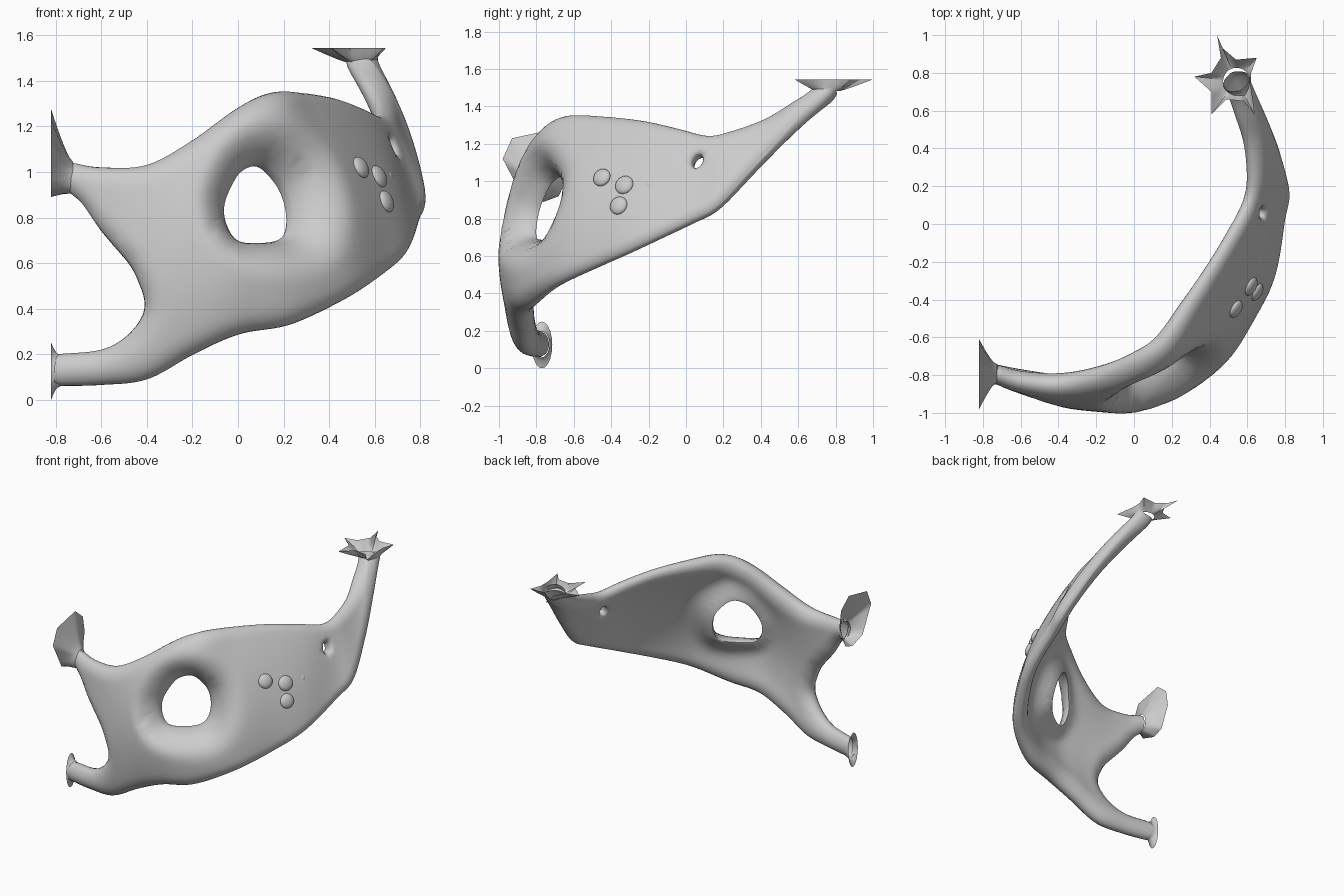
import bpy, bmesh, math
from mathutils import Vector, kdtree
from mathutils.geometry import delaunay_2d_cdt

if "Cube" in bpy.data.objects:
    bpy.data.objects.remove(bpy.data.objects["Cube"])

grey = bpy.data.materials.new("warm_grey")
grey.use_nodes = True
grey.diffuse_color = (0.6, 0.6, 0.6, 1)
grey.node_tree.nodes["Principled BSDF"].inputs["Base Color"].default_value = (0.6, 0.6, 0.6, 1)


def make_object(name, bm, angle=50):
    bmesh.ops.recalc_face_normals(bm, faces=bm.faces)
    mesh = bpy.data.meshes.new(name)
    bm.to_mesh(mesh)
    bm.free()
    mesh.materials.append(grey)
    obj = bpy.data.objects.new(name, mesh)
    bpy.context.collection.objects.link(obj)
    bpy.ops.object.select_all(action='DESELECT')
    obj.select_set(True)
    bpy.context.view_layer.objects.active = obj
    bpy.ops.object.shade_smooth_by_angle(angle=math.radians(angle))
    return obj


def spline(points, t):
    """Smooth interpolation through points, t counted in points."""
    last = len(points) - 1
    i = max(0, min(int(t), last - 1))
    f = t - i
    p1, p2 = points[i], points[i + 1]
    p0 = points[i - 1] if i > 0 else p1 * 2 - p2
    p3 = points[i + 2] if i + 2 <= last else p2 * 2 - p1
    return (p1 * 2 + (p2 - p0) * f + (p0 * 2 - p1 * 5 + p2 * 4 - p3) * f * f
            + (p1 * 3 - p0 - p2 * 3 + p3) * f ** 3) / 2


# Cross-sections of the curved shell: lower edge, upper edge, outward bulge, half thickness
SECTIONS = [
    ((-.80, -.78, .06), (-.73, -.795, 1.04), (0, 0), .05),
    ((-.6, -.82, .065), (-.6, -.83, 1.02), (0, -.02), .058),
    ((-.4, -.85, .09), (-.4, -.84, 1.03), (0, -.05), .07),
    ((-.2, -.86, .2), (-.2, -.79, 1.135), (0, -.09), .075),
    ((0, -.86, .29), (0, -.70, 1.275), (.02, -.13), .075),
    ((.22, -.82, .33), (.14, -.61, 1.342), (.045, -.1), .07),
    ((.45, -.69, .435), (.265, -.425, 1.338), (.06, -.07), .055),
    ((.62, -.46, .545), (.405, -.215, 1.315), (.05, -.04), .045),
    ((.72, -.26, .635), (.515, -.035, 1.275), (.03, -.02), .045),
    ((.78, .03, .775), (.60, .12, 1.24), (0, 0), .045),
    ((.805, .18, .86), (.62, .25, 1.265), (0, 0), .05),
    ((.76, .38, 1.07), (.60, .42, 1.325), (0, 0), .055),
    ((.69, .58, 1.28), (.545, .57, 1.405), (0, 0), .06),
    ((.62, .75, 1.455), (.49, .70, 1.46), (0, 0), .063),
    ((.61, .785, 1.5), (.475, .725, 1.5), (0, 0), .066),
]
LOW = [Vector(s[0]) for s in SECTIONS]
HIGH = [Vector(s[1]) for s in SECTIONS]
BULGE = [Vector((*s[2], 0)) for s in SECTIONS]
THICK = [s[3] for s in SECTIONS]
STEP = 0.2
END = STEP * (len(SECTIONS) - 1)


def surface(a, v):
    t = a / STEP
    return spline(LOW, t).lerp(spline(HIGH, t), v) + spline(BULGE, t) * 4 * v * (1 - v)


def normal(a, v):
    e = 0.01
    da = surface(a + e, v) - surface(a - e, v)
    dv = surface(a, v + e) - surface(a, v - e)
    return da.cross(dv).normalized()


def to_av(x, z):
    """Sheet coordinates of a front position on the left half."""
    a = x + 0.8
    lo, hi = spline(LOW, a / STEP).z, spline(HIGH, a / STEP).z
    return Vector((a, (z - lo) / (hi - lo)))


def inside(p, loop):
    hit = False
    for q, r in zip(loop, loop[1:] + loop[:1]):
        if (q.y > p.y) != (r.y > p.y) and p.x < q.x + (p.y - q.y) / (r.y - q.y) * (r.x - q.x):
            hit = not hit
    return hit


# Outline of the sheet: lower edge, upper edge and the fork between two arms
COLS, ROWS = 96, 30
columns = [END * i / COLS for i in range(COLS + 1)]
rows = [(1 - math.cos(math.pi * j / ROWS)) / 2 for j in range(ROWS + 1)]
fork_points = [to_av(x, z) for x, z in (
    (-.8, .91), (-.7, .85), (-.6, .74), (-.48, .6), (-.43, .5), (-.41, .42),
    (-.43, .35), (-.5, .27), (-.6, .22), (-.8, .2))]
fork = [spline(fork_points, i / 6) for i in range(6 * (len(fork_points) - 1) + 1)]
low_edge = [Vector((a, 0)) for a in columns]
high_edge = [Vector((a, 1)) for a in reversed(columns)]
far_end = [Vector((END, v)) for v in rows[1:-1]]
top_end = [high_edge[-1].lerp(fork[0], i / 8) for i in range(1, 8)]
low_end = [fork[-1].lerp(low_edge[0], i / 8) for i in range(1, 8)]
outline = low_edge + far_end + high_edge + top_end + fork + low_end

# Large eye opening and small hole
eye_points = [to_av(x, z) for x, z in (
    (.04, 1.06), (-.04, .98), (-.08, .86), (-.05, .75), (.02, .70),
    (.14, .70), (.25, .74), (.29, .86), (.27, .99), (.17, 1.07))]
wrapped = eye_points[-2:] + eye_points + eye_points[:2]
eye = [spline(wrapped, 2 + i / 5) for i in range(5 * len(eye_points))]
circle = [(math.cos(i * math.tau / 20), math.sin(i * math.tau / 20)) for i in range(20)]
small_hole = [Vector((1.775 + .025 * c, .70 + .07 * s)) for c, s in circle]


def edge_tree(points):
    tree = kdtree.KDTree(len(points))
    for i, p in enumerate(points):
        tree.insert(surface(*p), i)
    tree.balance()
    return tree


def dense(path):
    return [p.lerp(q, k / 4) for p, q in zip(path, path[1:]) for k in range(4)] + [path[-1]]


# Each edge has its own rounding width
eye_tree = edge_tree(dense(eye + eye[:1]))
EDGES = [(edge_tree(dense(low_edge) + dense(high_edge) + dense(fork)), 1.0),
         (eye_tree, 1.0),
         (edge_tree(dense(small_hole + small_hole[:1])), 2.5)]


def half_thickness(a, p):
    thick = spline(THICK, a / STEP)
    d = min(tree.find(p)[2] * w for tree, w in EDGES)
    return thick * math.sqrt(max(0, 1 - (1 - min(d / (1.45 * thick), 1)) ** 2))


def eye_sink(p):
    """The sheet dips inward around the eye opening, more so on its left."""
    side = max(-.1, min(p.x, .35))
    return (.11 + .16 * side) * max(0, 1 - eye_tree.find(p)[2] / (.14 + .2 * side)) ** 2


# Fill the sheet with points, with rings hugging the cut edges
loops = [outline, eye, small_hole]
points, constraints = [], []
for loop in loops:
    n, base = len(loop), len(points)
    points += loop
    constraints += [(base + i, base + (i + 1) % n) for i in range(n)]


def in_sheet(p):
    return inside(p, outline) and not inside(p, eye) and not inside(p, small_hole)


def ring(loop, offset):
    result = []
    for before, p, after in zip(loop, loop[1:], loop[2:]):
        t = (after - before).normalized()
        side = Vector((t.y, -t.x)) * offset
        result += [q for q in (p + side, p - side) if in_sheet(q)]
    return result


cuts = [fork, eye + eye[:2], small_hole + small_hole[:2]]
for path, offsets in zip(cuts, ((.006, .02), (.006, .022), (.006, .015))):
    for offset in offsets:
        points += ring(path, offset)
for a in columns[1:-1]:
    for v in rows[1:-1]:
        p = Vector((a, v))
        if in_sheet(p) and all((p - q).length > 0.03 for path in cuts for q in path):
            points.append(p)
flat, _, faces, *_ = delaunay_2d_cdt(points, constraints, [], 0, 1e-6)

# Shell body: both sides of the sheet, welded along the rounded edges
bm = bmesh.new()
outer, inner = [], []
for p in flat:
    mid, n = surface(*p), normal(*p)
    h = half_thickness(p.x, mid)
    mid = mid - n * eye_sink(mid)
    outer.append(bm.verts.new(mid + n * h))
    inner.append(bm.verts.new(mid - n * h) if h > 0.004 else outer[-1])
skin = [(v.co.copy(), normal(*p)) for v, p in zip(outer, flat)]
for f in faces:
    if in_sheet(sum((flat[i] for i in f), Vector((0, 0))) / len(f)):
        bm.faces.new([outer[i] for i in f])
        if any(inner[i] is not outer[i] for i in f):
            bm.faces.new([inner[i] for i in reversed(f)])
make_object("shell_body", bm, 80)

# Raised spots on the outer side
for i, (y, z, r) in enumerate(((-.45, 1.02, .05), (-.33, .98, .052), (-.36, .87, .05), (-.2, .985, .019))):
    co, n = min((s for s in skin if s[0].x > .3),
                key=lambda s: (s[0].y - y) ** 2 + (s[0].z - z) ** 2)
    bm = bmesh.new()
    bmesh.ops.create_uvsphere(bm, u_segments=24, v_segments=14, radius=r)
    spot = make_object(f"spot_{i + 1}", bm)
    spot.scale.z = 0.5
    spot.rotation_euler = n.to_track_quat('Z', 'Y').to_euler()
    spot.location = Vector((co.x, y, z))


def flare(name, centre, radii, rim, place, depth, power):
    """Thin open funnel from an oval neck to a free-form rim."""
    path = [p.lerp(q, k / 5) for p, q in zip(rim, rim[1:] + rim[:1]) for k in range(5)]
    bm = bmesh.new()
    rings = []
    for s in range(8):
        t = s / 7
        loop = []
        for q in path:
            d = (q - centre).normalized()
            neck = centre + Vector((d.x * radii[0], d.y * radii[1]))
            loop.append(bm.verts.new(place(neck.lerp(q, t ** power), depth[0] + (depth[1] - depth[0]) * t)))
        rings.append(loop)
    for low, high in zip(rings, rings[1:]):
        for i in range(len(path)):
            bm.faces.new((low[i - 1], low[i], high[i], high[i - 1]))
    make_object(name, bm)


def sideways(p, depth):
    return (depth, p.x, p.y)


def upright(p, depth):
    return (p.x, p.y, depth)


# Funnels at the ends of the three arms
flare("upper_arm_funnel", Vector((-.793, .975)), (.052, .07),
      [Vector(p) for p in ((-.98, 1.12), (-.93, 1.23), (-.72, 1.275), (-.63, 1.2),
                           (-.61, 1.08), (-.68, .92), (-.76, .89), (-.88, .93))],
      sideways, (-.725, -.82), 1.3)
flare("lower_arm_funnel", Vector((-.775, .128)), (.045, .07),
      [Vector((-.77 + .055 * c, .125 + .125 * s)) for c, s in circle], sideways, (-.78, -.82), 2)
flare("star_funnel", Vector((.542, .757)), (.07, .07),
      [Vector(p) for p in ((.44, 1.0), (.47, .93), (.54, .87), (.65, .88), (.62, .80), (.62, .72), (.64, .58),
                           (.58, .65), (.49, .66), (.41, .58), (.41, .70), (.32, .78), (.41, .80), (.46, .88))],
      upright, (1.482, 1.545), .9)
